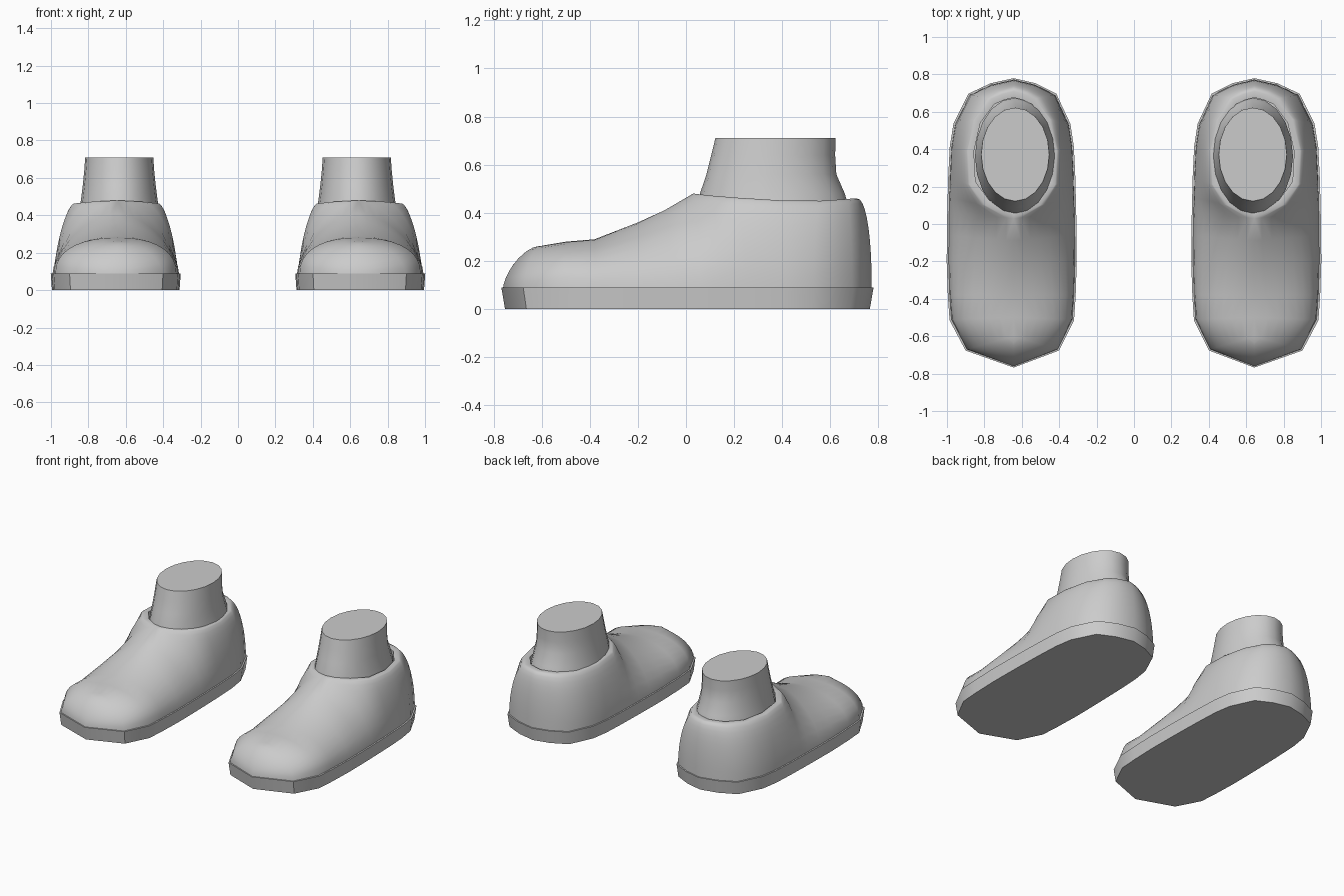
import bpy
import bmesh
import math
from mathutils import Vector

cube = bpy.data.objects.get("Cube")
if cube:
    bpy.data.objects.remove(cube)

grey = bpy.data.materials.new("plain grey")
grey.use_nodes = True
colour = (0.6, 0.6, 0.6, 1)
grey.diffuse_color = colour
grey.node_tree.nodes["Principled BSDF"].inputs["Base Color"].default_value = colour

FOOT_X = 0.643
SOLE_TOP = 0.09
INNER = 0.94        # the inner half of the foot is slightly narrower

# Columns from toe to heel: base (x, y), top (x, y, z), roundness of the curve
COLUMNS = [
    ((0, -.76), (0, -.62, .26), 1.5),
    ((.25, -.67), (0, -.6, .263), 1.8),
    ((.333, -.51), (0, -.5, .28), 2.3),
    ((.342, -.38), (0, -.38, .29), 2.0),
    ((.348, -.2), (0, -.2, .36), 1.75),
    ((.347, -.06), (0, -.09, .41), 1.65),
    ((.345, .06), (0, .03, .48), 1.6),
    ((.343, .14), (.15, .1, .472), 1.6),
    ((.34, .25), (.235, .21, .463), 1.5),
    ((.332, .41), (.245, .39, .452), 1.5),
    ((.313, .53), (.205, .56, .45), 1.7),
    ((.235, .69), (.12, .67, .457), 1.9),
    ((.12, .745), (.06, .695, .46), 2.1),
    ((0, .772), (0, .71, .46), 2.2),
]
COLLAR_START = 6


def finish(name, bm, angle=40):
    """Weld, orient and shade a mesh, then add it to the scene."""
    bmesh.ops.remove_doubles(bm, verts=bm.verts, dist=0.0005)
    bmesh.ops.recalc_face_normals(bm, faces=bm.faces)
    mesh = bpy.data.meshes.new(name)
    bm.to_mesh(mesh)
    bm.free()
    mesh.materials.append(grey)
    mesh.polygons.foreach_set("use_smooth", [True] * len(mesh.polygons))
    mesh.set_sharp_from_angle(angle=math.radians(angle))
    obj = bpy.data.objects.new(name, mesh)
    bpy.context.collection.objects.link(obj)


def skin(bm, rows, closed=False):
    """Bridge consecutive rows of points with quads."""
    grid = [[bm.verts.new(p) for p in row] for row in rows]
    for a, b in zip(grid, grid[1:]):
        count = len(a)
        for i in range(count if closed else count - 1):
            j = (i + 1) % count
            bm.faces.new((a[i], a[j], b[j], b[i]))
    return grid


def place(x, y, z, half, side):
    """Half is 1 on the outer half of a foot and -1 on the inner half."""
    width = x if half > 0 else -x * INNER
    return Vector((side * (FOOT_X + width), y, z))


def loop(points, side):
    """Closed outline from a half outline running from front to back."""
    outer = [place(*p, 1, side) for p in points]
    inner = [place(*p, -1, side) for p in points[1:-1]]
    return outer + inner[::-1]


def build_sole(label, side):
    bm = bmesh.new()
    rows = []
    for grow, z in ((1.0, 0), (1.02, SOLE_TOP)):
        points = [(b[0] * (grow + .01), b[1] * (grow - .01), z)
                  for b, top, n in COLUMNS]
        rows.append(loop(points, side))
    grid = skin(bm, rows, closed=True)
    for ring in grid:
        bm.faces.new(ring)
    finish(label + "_sole", bm)


def build_upper(label, side):
    bm = bmesh.new()
    steps = 9
    for half in (1, -1):
        rows = []
        for base, top, n in COLUMNS:
            row = []
            for k in range(steps + 1):
                t = math.pi / 2 * k / steps
                u = max(math.cos(t), 0) ** (2 / n)
                v = math.sin(t) ** (2 / n)
                if k == steps:
                    u = 0
                x = top[0] + (base[0] - top[0]) * u
                y = top[1] + (base[1] - top[1]) * u
                z = SOLE_TOP + (top[2] - SOLE_TOP) * v
                row.append(place(x, y, z, half, side))
            rows.append(row)
        skin(bm, rows)
        # Flat collar rim turning down towards the ankle
        rim = []
        for base, (x, y, z), n in COLUMNS[COLLAR_START:]:
            near = (x * .87, .37 + (y - .37) * .9)
            rim.append([place(x, y, z, half, side),
                        place(*near, z - .004, half, side),
                        place(*near, z - .04, half, side)])
        skin(bm, rim)
    finish(label + "_upper", bm, 50)


def build_ankle(label, side):
    bm = bmesh.new()
    # Half width, front y, back y and height of each ring
    levels = [(.215, .05, .675, .43), (.205, .058, .66, .48),
              (.195, .085, .625, .56), (.187, .105, .62, .64),
              (.182, .122, .622, .71)]
    rows = []
    segments = 20
    for width, front, back, z in levels:
        ring = []
        for k in range(segments):
            a = 2 * math.pi * k / segments
            y = (front + back) / 2 + (back - front) / 2 * math.cos(a)
            ring.append(Vector((side * (FOOT_X - .008 + width * math.sin(a)), y, z)))
        rows.append(ring)
    grid = skin(bm, rows, closed=True)
    bm.faces.new(grid[-1])
    bm.faces.new(grid[0])
    finish(label + "_ankle", bm)


for label, side in (("left", 1), ("right", -1)):
    build_sole(label, side)
    build_upper(label, side)
    build_ankle(label, side)
